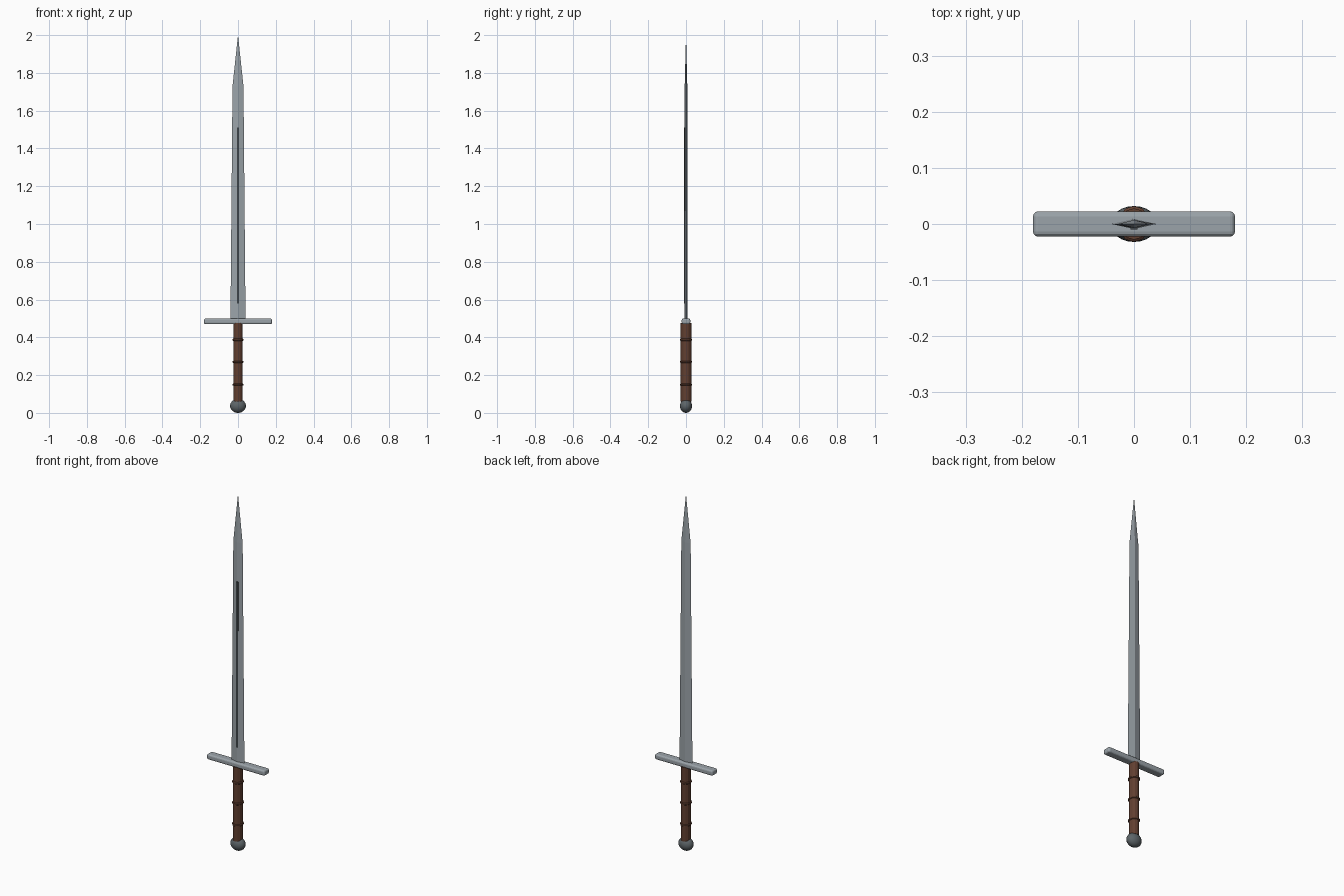
import bpy, bmesh
from math import cos, sin, pi

if "Cube" in bpy.data.objects:
    bpy.data.objects.remove(bpy.data.objects["Cube"])


def material(name, rgb):
    m = bpy.data.materials.new(name)
    m.diffuse_color = (*rgb, 1)
    m.use_nodes = True
    m.node_tree.nodes["Principled BSDF"].inputs["Base Color"].default_value = m.diffuse_color
    return m


steel = material("steel", (0.33, 0.37, 0.40))
dark_steel = material("dark_steel", (0.11, 0.13, 0.14))
leather = material("leather", (0.12, 0.05, 0.03))
groove = material("groove", (0.05, 0.06, 0.065))


def loft(name, sections, sides, mat, tip=None, smooth=False):
    """Skin elliptical n-gon sections (z, rx, ry), optionally closing to a point."""
    bm = bmesh.new()
    rings = [[bm.verts.new((rx * cos(2 * pi * i / sides), ry * sin(2 * pi * i / sides), z))
              for i in range(sides)] for z, rx, ry in sections]
    for a, b in zip(rings, rings[1:]):
        for i in range(sides):
            j = (i + 1) % sides
            bm.faces.new((a[i], a[j], b[j], b[i]))
    bm.faces.new(rings[0][::-1])
    if tip is None:
        bm.faces.new(rings[-1])
    else:
        point = bm.verts.new((0, 0, tip))
        for i in range(sides):
            bm.faces.new((rings[-1][i], rings[-1][(i + 1) % sides], point))
    me = bpy.data.meshes.new(name)
    bm.to_mesh(me)
    bm.free()
    ob = bpy.data.objects.new(name, me)
    bpy.context.collection.objects.link(ob)
    me.materials.append(mat)
    return ob


def box(name, center, size, mat, bevel=0.0):
    bpy.ops.mesh.primitive_cube_add(size=1, location=center)
    ob = bpy.context.object
    ob.name = name
    ob.scale = size
    bpy.ops.object.transform_apply(location=False, rotation=False, scale=True)
    ob.data.materials.append(mat)
    if bevel:
        mod = ob.modifiers.new("bevel", "BEVEL")
        mod.width = bevel
        mod.segments = 3
    return ob


# Diamond-section blade tapering to a point
loft("blade", [(0.49, 0.04, 0.009), (1.73, 0.029, 0.007)], 4, steel, tip=2.0)

# Dark fuller strip on the front face only
box("fuller", (0, -0.007, 1.045), (0.012, 0.006, 0.93), groove)

# Crossguard with rounded edges
box("crossguard", (0, 0, 0.485), (0.36, 0.045, 0.03), steel, 0.009)

# Grip with three raised wrap rings
loft("grip", [(0.06, 0.025, 0.028), (0.475, 0.025, 0.028)], 12, leather)
for i, z in enumerate((0.15, 0.27, 0.387)):
    loft(f"grip_ring_{i + 1}", [(z - 0.006, 0.025, 0.028), (z - 0.003, 0.029, 0.032),
                                (z + 0.003, 0.029, 0.032), (z + 0.006, 0.025, 0.028)],
         12, leather)

# Flattened ball pommel
bpy.ops.mesh.primitive_uv_sphere_add(segments=24, ring_count=14, radius=1, location=(0, 0, 0.037))
pommel = bpy.context.object
pommel.name = "pommel"
pommel.scale = (0.042, 0.032, 0.037)
bpy.ops.object.transform_apply(location=False, rotation=False, scale=True)
bpy.ops.object.shade_smooth()
pommel.data.materials.append(dark_steel)
